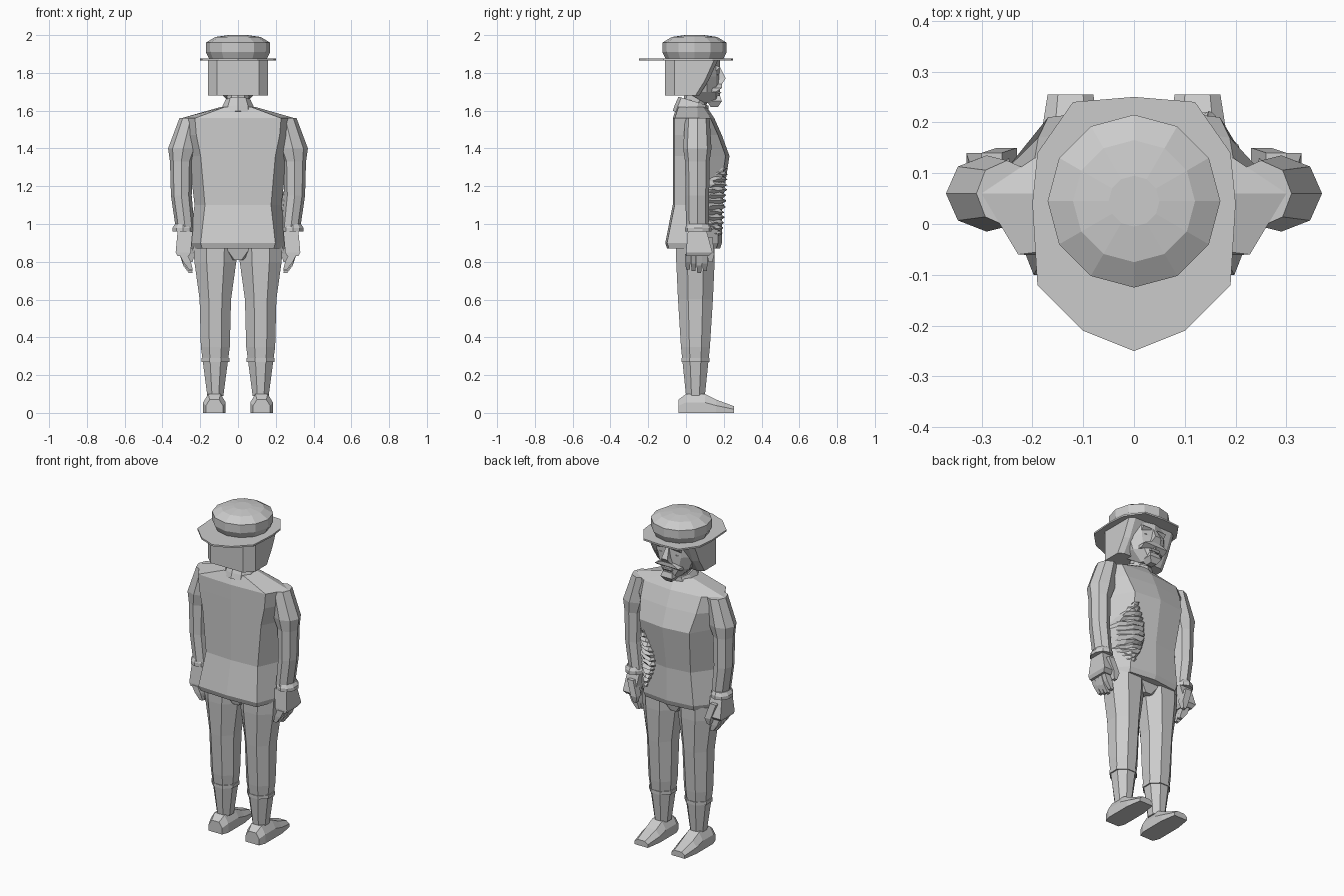
import bpy
import bmesh
import math
import random

cube = bpy.data.objects.get("Cube")
if cube:
    bpy.data.objects.remove(cube)
random.seed(4)

SHADE = (0.6, 0.6, 0.6, 1)
grey = bpy.data.materials.new("plain_grey")
grey.use_nodes = True
grey.diffuse_color = SHADE
grey.node_tree.nodes["Principled BSDF"].inputs["Base Color"].default_value = SHADE


def make(name, verts, faces, pair=False):
    """Create a flat shaded part, optionally mirrored to the other side."""
    bm = bmesh.new()
    corners = [bm.verts.new(v) for v in verts]
    for face in faces:
        bm.faces.new([corners[i] for i in face])
    bmesh.ops.recalc_face_normals(bm, faces=bm.faces[:])
    mesh = bpy.data.meshes.new(name)
    bm.to_mesh(mesh)
    bm.free()
    mesh.materials.append(grey)
    part = bpy.data.objects.new(name, mesh)
    bpy.context.collection.objects.link(part)
    if pair:
        mirror = part.modifiers.new("Mirror", "MIRROR")
        mirror.use_mirror_merge = False


def strip_faces(rows, columns, closed):
    """Quads joining rows of points that lie one after another."""
    last = columns if closed else columns - 1
    return [(r * columns + c, r * columns + (c + 1) % columns,
             (r + 1) * columns + (c + 1) % columns, (r + 1) * columns + c)
            for r in range(rows - 1) for c in range(last)]


def loft(name, rings, pair=False):
    """Skin a list of equal-length rings and cap both ends."""
    size = len(rings[0])
    verts = [point for ring in rings for point in ring]
    faces = strip_faces(len(rings), size, True)
    faces.append(range(size))
    faces.append(range(len(verts) - size, len(verts)))
    make(name, verts, faces, pair)


def oval(sides, x, y, z, width, depth, turn=0, tilt=0):
    """Horizontal oval ring; turn is a fraction of one facet."""
    ring = []
    for i in range(sides):
        angle = math.tau * (i + turn) / sides - math.pi / 2
        across, along = math.cos(angle) * width, math.sin(angle) * depth
        ring.append((x + across, y + along, z + tilt * along))
    return ring


def mirrored(half, z):
    """Ring from a half outline running from back centre to front centre."""
    return [(x, y, z) for x, y in half] + [(-x, y, z) for x, y in half[-2:0:-1]]


def block(name, *levels, pair=False):
    """Four-sided part from levels of x, y, z, half width, half depth."""
    loft(name, [[(x - w, y - d, z), (x + w, y - d, z), (x + w, y + d, z), (x - w, y + d, z)]
                for x, y, z, w, d in levels], pair)


# Jacket: height, width, back and front depth
def jacket_ring(height, width, back, front):
    return mirrored([(0, back), (width * .76, back + .01), (width, .06),
                     (width * .65, front - .02), (0, front)], height)


loft("jacket", [jacket_ring(.87, .25, -.1, .18),
                jacket_ring(.9, .26, -.11, .19),
                jacket_ring(1.1, .23, -.07, .19),
                jacket_ring(1.36, .26, -.07, .23),
                jacket_ring(1.47, .29, -.07, .19),
                jacket_ring(1.56, .3, -.07, .15),
                jacket_ring(1.62, .09, -.05, .11)])

# Crumpled cloth bulging from the front of the jacket
rows, columns = 26, 7
cloth = []
for row in range(rows):
    rise = row / (rows - 1)
    spread = .02 + .07 * math.sin(math.pi * rise)
    for column in range(columns):
        across = 2 * column / (columns - 1) - 1
        x = .16 + spread * across
        surface = .18 + .03 * rise - .1 * x - max(0, x - .15)
        fold = -.02 if abs(across) == 1 else .02 * (row % 2) + random.uniform(0, .01)
        cloth.append((x, surface + fold, .93 + .36 * rise + random.uniform(0, .01)))
make("crumpled_cloth", cloth, strip_faces(rows, columns, False))

# Neck and tilted collar
loft("neck", [oval(10, 0, .03, 1.58, .06, .06), oval(10, 0, .07, 1.72, .06, .07)])
loft("collar", [oval(10, 0, .02, 1.58, .09, .09, tilt=-.2),
                oval(10, 0, .03, 1.61, .09, .09, tilt=-.2),
                oval(10, 0, .04, 1.65, .07, .08, tilt=-.3)])

# Hair falls straight to the jaw and opens toward the face
hair = []
for height, front in ((1.68, .07), (1.76, .12), (1.87, .17)):
    hair.append(mirrored([(0, -.11), (.11, -.11), (.16, -.06), (.16, front - .02),
                          (.13, front), (0, front)], height))
loft("hair", hair)

# Face: height, width, back depth
face = []
for height, width, back in ((1.64, .04, .1), (1.7, .1, 0), (1.78, .13, 0), (1.87, .13, 0)):
    face.append(mirrored([(0, back), (width, back), (width, .11), (width * .6, .16), (0, .18)], height))
loft("face", face)
block("nose", (0, .17, 1.74, .03, .02), (0, .17, 1.77, .02, .04), (0, .16, 1.83, .01, .02))
block("goatee", (0, .15, 1.62, .02, .02), (0, .15, 1.65, .04, .04), (0, .15, 1.68, .03, .03))
block("lower_lip", (0, .15, 1.69, .03, .03), (0, .15, 1.7, .03, .04))
block("brows", (.05, .14, 1.81, .03, .02), (.05, .14, 1.83, .03, .04), (.05, .14, 1.84, .03, .02), pair=True)
block("moustache", (.05, .14, 1.7, .03, .02), (.04, .15, 1.72, .04, .04), (.02, .15, 1.74, .02, .04), pair=True)
loft("eyes", [oval(8, .05, .15, 1.79 + step, size, size)
              for step, size in ((-.01, .01), (0, .02), (.01, .01))], pair=True)

# Hat: faceted crown and a flat brim pointed at the rear
loft("hat_crown", [oval(12, 0, .045, height, radius, radius)
                   for height, radius in ((1.87, .15), (1.91, .17), (1.96, .17), (1.99, .12), (2, .05))])
brim = [(0, -.25), (.1, -.21), (.19, -.12), (.2, .04), (.19, .14), (.12, .24), (0, .25)]
loft("hat_brim", [mirrored(brim, height) for height in (1.865, 1.875)])

# Sleeves and flared cuffs: height, centre, width
sleeve = [(1.56, .25, .06), (1.4, .29, .08), (1.33, .3, .06), (1.15, .3, .055), (.98, .28, .05)]
loft("sleeves", [oval(8, centre, .06, height, width, width / 2 + .035)
                 for height, centre, width in sleeve], pair=True)
loft("cuffs", [oval(10, .29, .065, .96, .06, .07), oval(10, .29, .065, .98, .06, .07),
               oval(10, .29, .065, 1, .045, .06)], pair=True)

# Hands with four curled fingers and a thumb
block("hands", (.29, .06, .83, .03, .06), (.29, .07, .85, .04, .07), (.28, .06, .96, .04, .05), pair=True)
for number, name in enumerate(("little", "ring", "middle", "index")):
    y = .01 + .03 * number
    tip = .74 + .01 * abs(number - 2)
    block(name + "_fingers", (.25, y, tip, .01, .01), (.27, y, tip + .04, .02, .014),
          (.29, y, .84, .02, .014), pair=True)
block("thumbs", (.25, .13, .8, .01, .01), (.25, .13, .84, .02, .02), (.28, .11, .93, .02, .03), pair=True)

# Trouser legs: height, width, depth
legs = [(.88, .125, .11), (.8, .12, .11), (.6, .09, .1), (.35, .083, .083), (.09, .046, .054)]
loft("trouser_legs", [oval(8, .12, .05, height, width, depth, turn=.5)
                      for height, width, depth in legs], pair=True)
loft("shin_bands", [oval(8, .12, .05, height, .08, .08, turn=.5) for height in (.27, .29)], pair=True)
loft("seat", [oval(8, 0, .05, .81, .05, .08, turn=.5), oval(8, 0, .05, .89, .2, .1, turn=.5)])


# Shoes: sections from heel to toe
def shoe_ring(y, width, height):
    half = [(0, 0), (width, 0), (width, height * .55), (width * .55, height), (0, height)]
    return [(.125 + x, y, z) for x, z, _ in mirrored(half, 0)]


loft("shoes", [shoe_ring(-.04, .045, .07), shoe_ring(0, .06, .1), shoe_ring(.1, .06, .1),
               shoe_ring(.16, .06, .07), shoe_ring(.255, .045, .035)], pair=True)
